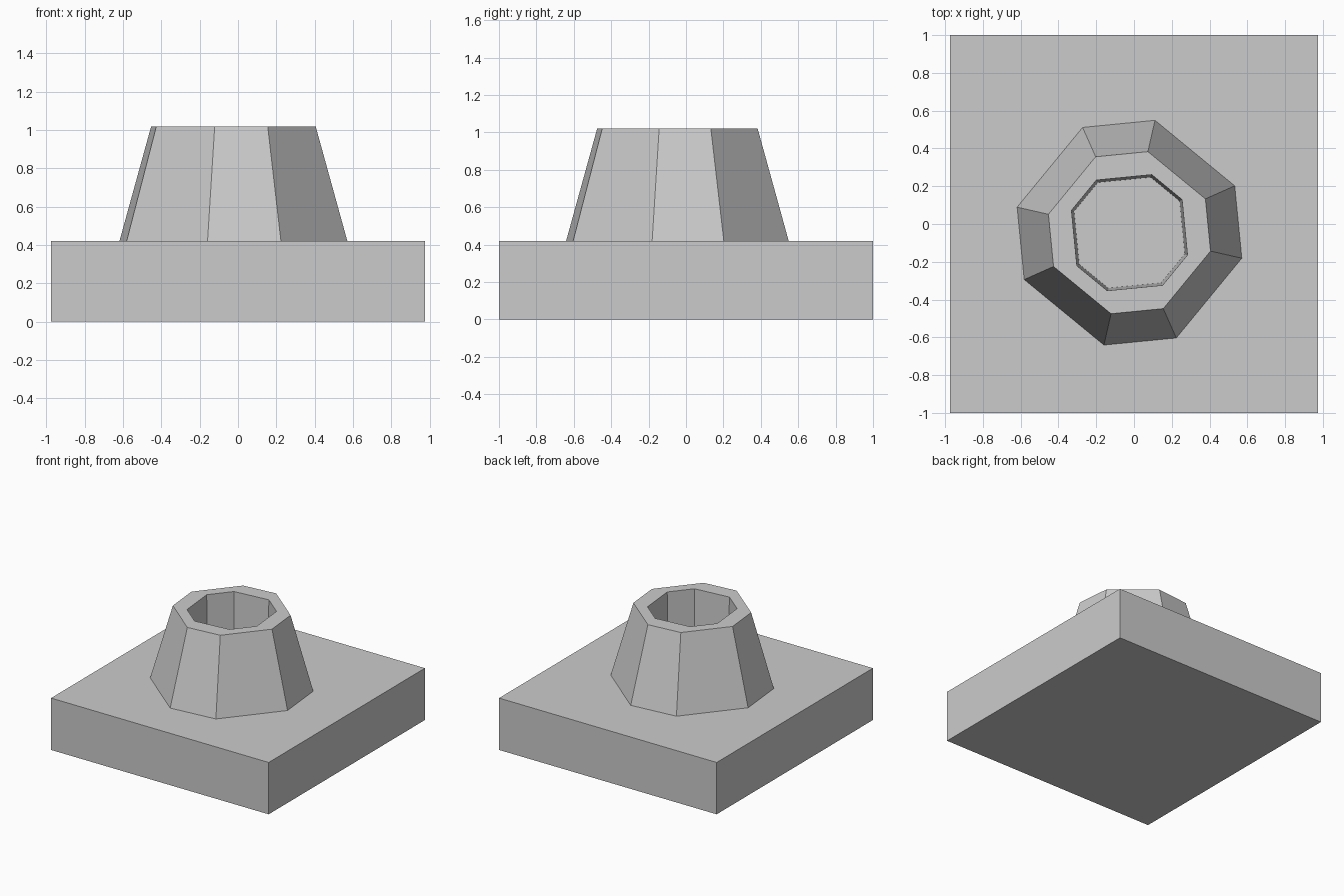
import bpy, bmesh
from math import radians, cos, sin

cube = bpy.data.objects.get("Cube")
if cube:
    bpy.data.objects.remove(cube, do_unlink=True)

grey = bpy.data.materials.new("grey")
grey.use_nodes = True
colour = (0.6, 0.6, 0.6, 1)
grey.diffuse_color = colour
grey.node_tree.nodes["Principled BSDF"].inputs["Base Color"].default_value = colour

PLATE_TOP, RIM = 0.42, 1.02
CENTRE = (-0.024, -0.046)


def add_object(name, bm):
    bmesh.ops.recalc_face_normals(bm, faces=bm.faces)
    mesh = bpy.data.meshes.new(name)
    bm.to_mesh(mesh)
    bm.free()
    mesh.materials.append(grey)
    obj = bpy.data.objects.new(name, mesh)
    bpy.context.collection.objects.link(obj)


def octagon(bm, radius, z, half_gap):
    """Ring of eight corners in pairs, each pair straddling a diagonal of the turned frame."""
    ring = []
    for quarter in range(4):
        for side in (-1, 1):
            a = radians(5.6 + 90 * quarter + side * half_gap)
            ring.append(bm.verts.new((CENTRE[0] + radius * cos(a),
                                      CENTRE[1] + radius * sin(a), z)))
    return ring


# Square plate
bm = bmesh.new()
bmesh.ops.create_cube(bm, size=1)
for v in bm.verts:
    v.co.x *= 1.95
    v.co.y *= 2
    v.co.z = (v.co.z + 0.5) * PLATE_TOP
add_object("base_plate", bm)

# Tapered hollow socket: outer foot, outer rim, inner rim, inner foot
bm = bmesh.new()
rings = [octagon(bm, 0.61, PLATE_TOP, 18.4),
         octagon(bm, 0.44, RIM, 18.4),
         octagon(bm, 0.329, RIM, 26.6),
         octagon(bm, 0.314, PLATE_TOP, 26.6)]
# Closed underneath by a ring that rests on the plate
for low, high in zip(rings, rings[1:] + rings[:1]):
    for i in range(8):
        j = (i + 1) % 8
        bm.faces.new((low[i], low[j], high[j], high[i]))
add_object("hollow_socket", bm)
